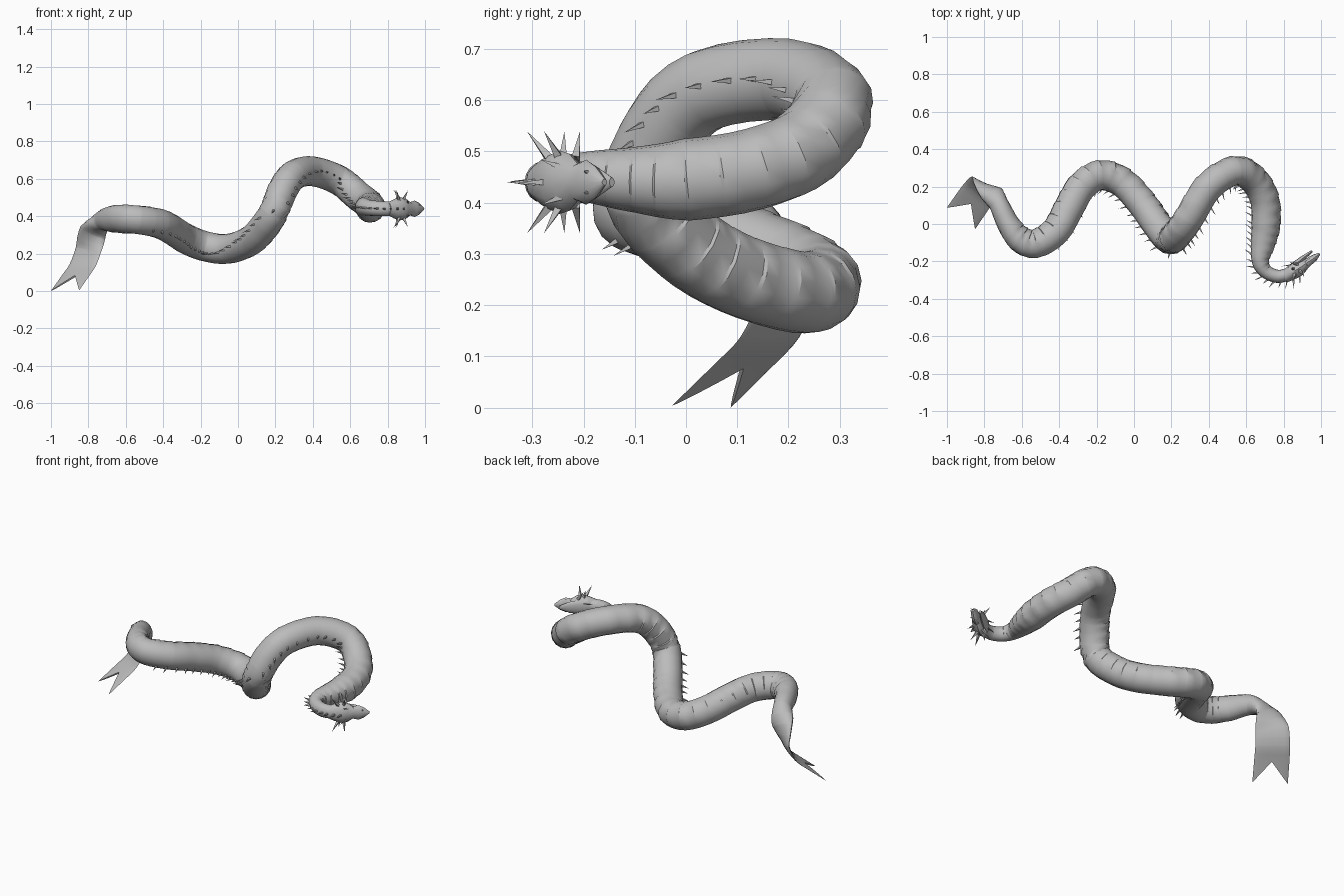
import bpy, bmesh, math
from mathutils import Vector

if "Cube" in bpy.data.objects:
    bpy.data.objects.remove(bpy.data.objects["Cube"], do_unlink=True)

UP = Vector((0, 0, 1))
grey = bpy.data.materials.new("plain grey skin")
grey.use_nodes = True
SKIN = (.5, .5, .5, 1)
grey.diffuse_color = SKIN
grey.node_tree.nodes["Principled BSDF"].inputs["Base Color"].default_value = SKIN


def finish(name, bm):
    """Turn a bmesh into a smooth shaded grey object."""
    bmesh.ops.recalc_face_normals(bm, faces=bm.faces)
    mesh = bpy.data.meshes.new(name)
    bm.to_mesh(mesh)
    bm.free()
    mesh.materials.append(grey)
    obj = bpy.data.objects.new(name, mesh)
    bpy.context.collection.objects.link(obj)
    bpy.ops.object.select_all(action='DESELECT')
    obj.select_set(True)
    bpy.context.view_layer.objects.active = obj
    bpy.ops.object.shade_smooth_by_angle(angle=math.radians(35))


def loft(name, rings):
    """Skin a list of point rings and cap both ends."""
    bm = bmesh.new()
    rows = [[bm.verts.new(p) for p in ring] for ring in rings]
    count = len(rows[0])
    for low, high in zip(rows, rows[1:]):
        for k in range(count):
            n = (k + 1) % count
            bm.faces.new((low[k], low[n], high[n], high[k]))
    half = count // 2
    for row in (rows[0], rows[-1]):
        for k in range(half):
            a, b = row[k], row[k + 1]
            c, d = row[-k - 1], row[-k] if k else row[0]
            corners = list(dict.fromkeys((a, b, c, d)))
            if len(corners) > 2:
                bm.faces.new(corners)
    finish(name, bm)


def add_spike(bm, base, tip, radius, sides=4):
    """Thin pointed cone from base to tip."""
    axis = (tip - base).normalized()
    u = axis.orthogonal().normalized()
    v = axis.cross(u)
    ring = []
    for k in range(sides):
        a = math.tau * k / sides
        ring.append(bm.verts.new(base + (u * math.cos(a) + v * math.sin(a)) * radius))
    point = bm.verts.new(tip)
    bm.faces.new(ring)
    for k in range(sides):
        bm.faces.new((ring[k], ring[(k + 1) % sides], point))


def clamp(value):
    return min(max(value, 0), 1)


# Centre line from tail to neck
path = [Vector(p) for p in (
    (-.87, .11, .08), (-.83, .165, .14), (-.8, .195, .22), (-.775, .18, .315),
    (-.725, .11, .375), (-.672, .0, .385), (-.61, -.08, .385), (-.53, -.107, .38),
    (-.42, -.04, .36), (-.35, .08, .325), (-.28, .2, .28), (-.18, .26, .24),
    (-.06, .22, .225), (.05, .1, .26), (.12, 0, .32), (.19, -.083, .42),
    (.24, -.045, .54), (.3, .04, .62), (.4, .2, .64), (.54, .285, .592),
    (.64, .235, .51), (.698, .13, .465), (.705, 0, .445), (.69, -.1, .445),
    (.675, -.19, .45), (.7, -.25, .445), (.77, -.28, .44), (.85, -.26, .44))]
LAST = len(path) - 1

# Path index, half width across the spine, half height
sizes = [(0, .095, .005), (2, .09, .012), (3, .073, .03), (4, .052, .055),
         (5, .06, .072), (6, .07, .078), (9, .08, .08), (22, .077, .08),
         (23, .066, .064), (24, .047, .05), (25, .037, .042), (LAST, .033, .038)]


def spot(t):
    """Smooth curve through the path points."""
    i = min(int(t), LAST - 1)
    f = t - i
    p1, p2 = path[i], path[i + 1]
    p0 = path[i - 1] if i else p1 * 2 - p2
    p3 = path[i + 2] if i + 2 <= LAST else p2 * 2 - p1
    return (p1 * 2 + (p2 - p0) * f + (p0 * 2 - p1 * 5 + p2 * 4 - p3) * f * f
            + (p1 * 3 - p0 - p2 * 3 + p3) * f ** 3) / 2


def size(t):
    for low, high in zip(sizes, sizes[1:]):
        if t <= high[0]:
            f = (t - low[0]) / (high[0] - low[0])
            return [a + (b - a) * f for a, b in zip(low[1:], high[1:])]


FLUKE_SIDE = Vector((-.78, .62, 0))


def frame(t):
    """Centre, heading, spine direction and third axis at t."""
    ahead = (spot(min(t + .05, LAST)) - spot(max(t - .05, 0))).normalized()
    level = ahead.cross(UP).normalized()
    # The rear of the body rolls its back downward
    roll = .7 * clamp((13 - t) / 3) * clamp((t - 5) / 2)
    spine = level * math.cos(roll) + ahead.cross(level) * math.sin(roll)
    spine = FLUKE_SIDE.lerp(spine, clamp((t - 2) / 3))
    spine = (spine - ahead * spine.dot(ahead)).normalized()
    return spot(t), ahead, spine, ahead.cross(spine)


# Body with flattened forked tail and overlapping belly plates
SIDES = 16
FORK = Vector((-.055, -.08, -.078))
rings = []
for t in [i + f for i in range(LAST) for f in (0, .25, .46, .5, .75, .96)] + [LAST]:
    centre, ahead, spine, third = frame(t)
    wide, tall = size(t)
    plate = (t * 2) % 1 if 5 < t < 25 else 0
    ring = []
    for k in range(SIDES):
        c, s = math.cos(math.tau * k / SIDES), math.sin(math.tau * k / SIDES)
        swell = 1 + .09 * plate * max(0, -c - .25)
        point = centre + (spine * wide * c + third * tall * s) * swell
        if t == 0:
            point += FORK * abs(c)
        ring.append(point)
    rings.append(ring)
loft("body", rings)

# Row of small spines along the back
bm = bmesh.new()
COUNT = 56
for k in range(COUNT):
    t = 7.5 + (LAST - 8) * k / (COUNT - 1)
    centre, ahead, spine, third = frame(t)
    base = centre + spine * (size(t)[0] - .006)
    length = .035 + .008 * (k % 2)
    add_spike(bm, base, base + spine * length - ahead * length * .5, .008)
finish("back_spines", bm)

# Head axes: the crown faces the same way as the back spines
forward = Vector((.83, .56, 0)).normalized()
crown = forward.cross(UP)
origin = Vector((.835, -.265, .44))


def head_point(along, rise, side):
    return origin + forward * along + crown * rise + UP * side


def head_part(name, profile):
    """Loft from distance, middle height, half width and half height."""
    rings = []
    for along, rise, wide, tall in profile:
        ring = []
        for k in range(12):
            a = math.tau * k / 12
            ring.append(head_point(along, rise + tall * math.cos(a), wide * math.sin(a)))
        rings.append(ring)
    loft(name, rings)


head_part("skull", [(-.04, 0, .034, .03), (0, 0, .052, .038), (.035, .002, .062, .042),
                    (.07, .003, .056, .036), (.1, .003, .036, .025),
                    (.13, .003, .044, .021), (.16, .002, .031, .017), (.19, 0, .006, .006)])
head_part("lower_jaw", [(.01, -.02, .045, .02), (.06, -.026, .042, .017),
                        (.11, -.031, .033, .012), (.165, -.034, .009, .006)])

# Frill of spikes beside the head, mirrored on both sides
bm = bmesh.new()
frill = [(.02, .015, -.035, .03), (.03, -.01, -.01, -.01),
         (.05, .012, .005, .04), (.06, -.02, -.03, -.03)]
for side in (-1, 1):
    for along, rise, sweep, lift in frill:
        add_spike(bm, head_point(along, rise, side * .046),
                  head_point(along + sweep, rise + lift, side * .1), .011)
    # Brow horns
    add_spike(bm, head_point(.075, .022, side * .028),
              head_point(.045, .055, side * .045), .009)
    # Nostril bumps
    add_spike(bm, head_point(.15, .008, side * .018),
              head_point(.155, .026, side * .022), .008)
    # Chin barbels
    add_spike(bm, head_point(.04, -.03, side * .02),
              head_point(-.02, -.06, side * .03), .007)
finish("head_spikes", bm)

# Crest on the middle of the crown
bm = bmesh.new()
for along, length in ((0, .05), (.04, .05)):
    add_spike(bm, head_point(along, .03, 0),
              head_point(along - length * .6, .03 + length, 0), .01)
finish("head_crest", bm)
